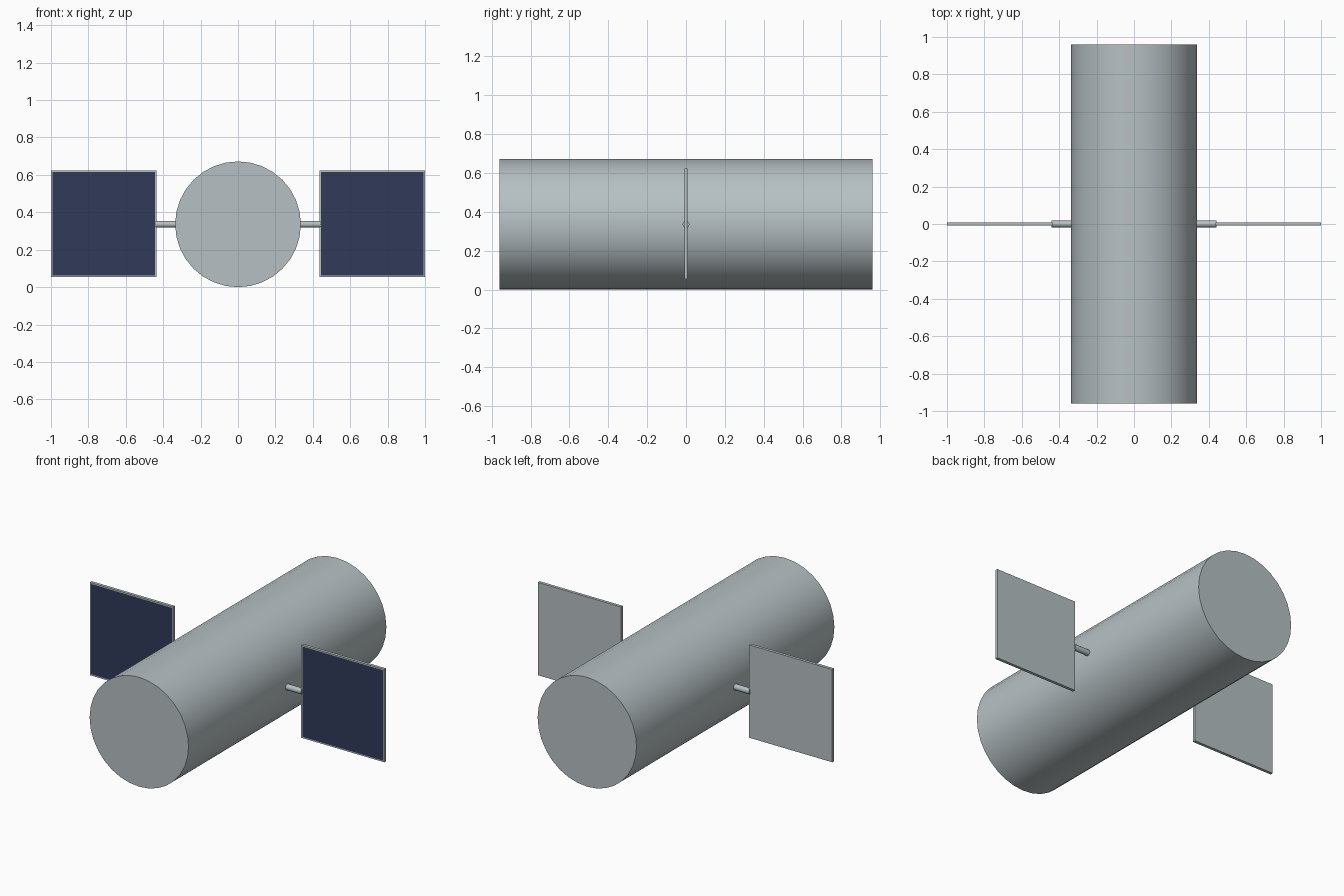
import bpy, bmesh
from math import pi
from mathutils import Matrix

if "Cube" in bpy.data.objects:
    bpy.data.objects.remove(bpy.data.objects["Cube"])

AXIS_Z = 0.336  # height of the hull axis


def material(name, rgb):
    m = bpy.data.materials.new(name)
    m.use_nodes = True
    m.diffuse_color = (*rgb, 1)
    m.node_tree.nodes["Principled BSDF"].inputs["Base Color"].default_value = (*rgb, 1)
    return m


metal = material("grey metal", (0.47, 0.53, 0.55))
cells = material("navy solar cells", (0.03, 0.042, 0.1))


def add_object(name, bm, *mats):
    mesh = bpy.data.meshes.new(name)
    bm.to_mesh(mesh)
    bm.free()
    obj = bpy.data.objects.new(name, mesh)
    bpy.context.collection.objects.link(obj)
    for m in mats:
        mesh.materials.append(m)
    return obj


def cylinder(name, radius, length, sides, axis, x=0):
    bm = bmesh.new()
    place = Matrix.Translation((x, 0, AXIS_Z)) @ Matrix.Rotation(pi / 2, 4, axis)
    bmesh.ops.create_cone(bm, cap_ends=True, segments=sides, radius1=radius,
                          radius2=radius, depth=length, matrix=place)
    obj = add_object(name, bm, metal)
    bpy.ops.object.select_all(action="DESELECT")
    obj.select_set(True)
    bpy.context.view_layer.objects.active = obj
    bpy.ops.object.shade_smooth_by_angle(angle=pi / 5)
    return obj


def solar_panel(name, x):
    # thin slab whose front face is inset to leave a metal rim
    bm = bmesh.new()
    place = Matrix.Translation((x, 0, AXIS_Z + 0.003)) @ Matrix.Diagonal((0.564, 0.018, 0.57, 1))
    bmesh.ops.create_cube(bm, size=1, matrix=place)
    bm.normal_update()
    front = [f for f in bm.faces if f.normal.y < -0.9]
    bmesh.ops.inset_region(bm, faces=front, thickness=0.011)
    for f in front:
        f.material_index = 1
    return add_object(name, bm, metal, cells)


# Hull
cylinder("hull", 0.336, 1.92, 32, "X")

# Arms and solar panels on both sides
for side, s in (("left", 1), ("right", -1)):
    cylinder(side + "_arm", 0.018, 0.12, 12, "Y", s * 0.38)
    solar_panel(side + "_solar_panel", s * 0.718)
